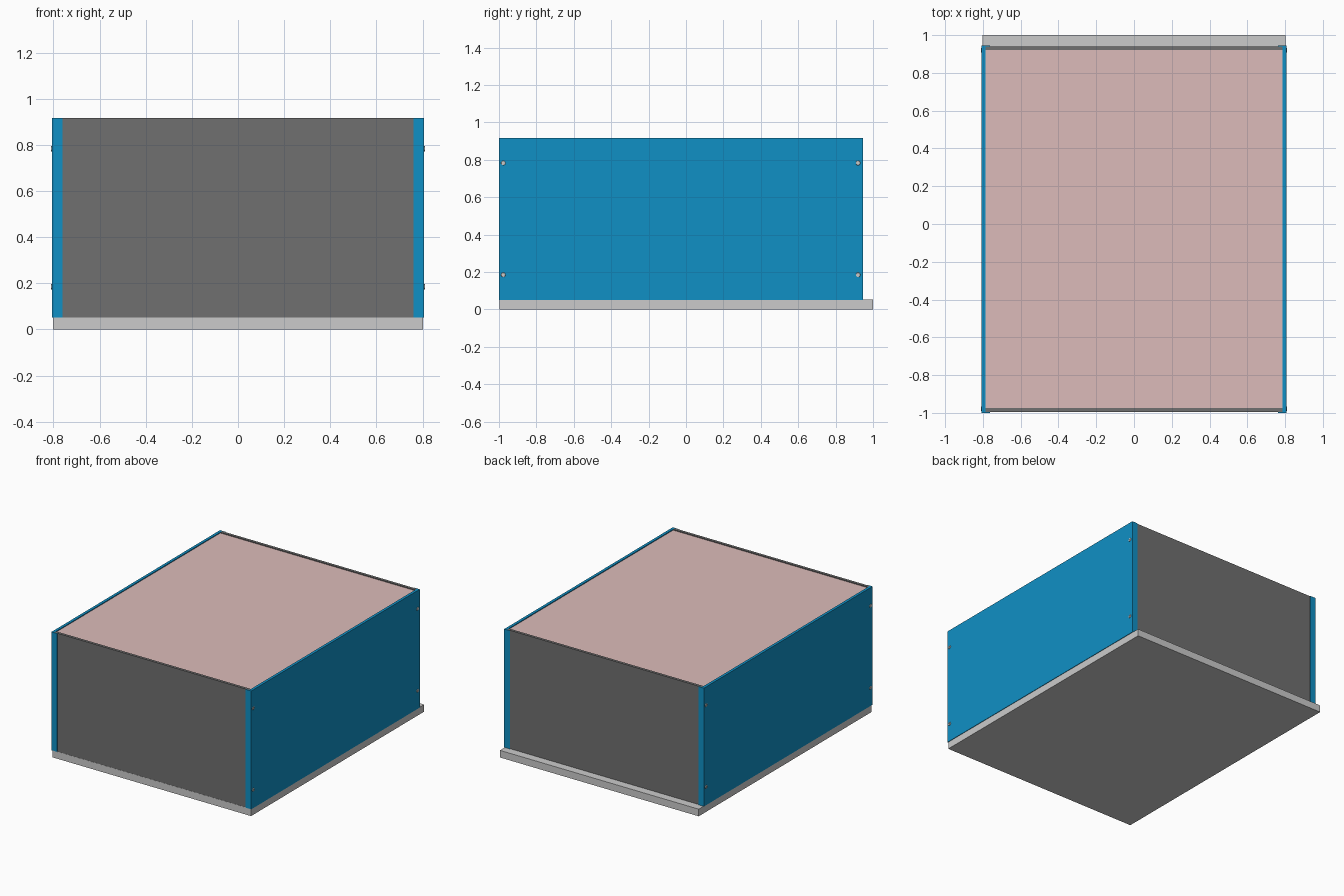
import bpy, bmesh
from math import pi
from mathutils import Matrix

if "Cube" in bpy.data.objects:
    bpy.data.objects.remove(bpy.data.objects["Cube"])


def material(name, rgb):
    m = bpy.data.materials.new(name)
    m.diffuse_color = (*rgb, 1)
    m.use_nodes = True
    m.node_tree.nodes["Principled BSDF"].inputs["Base Color"].default_value = m.diffuse_color
    return m


BLUE = material("blue_paint", (0.005, 0.28, 0.56))
PINK = material("pink_foam", (0.72, 0.50, 0.49))
DARK = material("dark_grey", (0.16, 0.16, 0.16))


def add_object(name, bm, mat=None):
    bmesh.ops.recalc_face_normals(bm, faces=bm.faces)
    me = bpy.data.meshes.new(name)
    bm.to_mesh(me)
    bm.free()
    ob = bpy.data.objects.new(name, me)
    bpy.context.collection.objects.link(ob)
    if mat:
        me.materials.append(mat)
    return ob


def add_box(bm, x, y, z):
    size = Matrix.Diagonal((x[1] - x[0], y[1] - y[0], z[1] - z[0], 1))
    mid = Matrix.Translation((sum(x) / 2, sum(y) / 2, sum(z) / 2))
    bmesh.ops.create_cube(bm, size=1, matrix=mid @ size)


def box(name, x, y, z, mat=None):
    bm = bmesh.new()
    add_box(bm, x, y, z)
    return add_object(name, bm, mat)


W, FRONT, BACK = 0.807, -1.0, 0.945
BOTTOM, TOP = 0.052, 0.916
SHEET, BOARD, FLANGE = 0.02, 0.02, 0.045
LIP = 0.005

# base slab and insulating filling
box("base_slab", (-0.803, 0.803), (-0.996, 1.0), (0, BOTTOM))
box("foam_filling", (-W + SHEET, W - SHEET), (FRONT + LIP + BOARD, BACK - LIP - BOARD),
    (BOTTOM, TOP - 0.006), PINK)

# front and back boards, held behind the flanges
box("front_board", (-W + SHEET, W - SHEET), (FRONT + LIP, FRONT + LIP + BOARD), (BOTTOM, TOP), DARK)
box("back_board", (-W + SHEET, W - SHEET), (BACK - LIP - BOARD, BACK - LIP), (BOTTOM, TOP), DARK)

# side panels: folded channel profile extruded upward
profile = [(W, FRONT), (W, BACK), (W - FLANGE, BACK), (W - FLANGE, BACK - LIP),
           (W - SHEET, BACK - LIP), (W - SHEET, FRONT + LIP),
           (W - FLANGE, FRONT + LIP), (W - FLANGE, FRONT)]
for side, name in ((1, "right_panel"), (-1, "left_panel")):
    bm = bmesh.new()
    face = bm.faces.new([bm.verts.new((side * x, y, BOTTOM)) for x, y in profile])
    ext = bmesh.ops.extrude_face_region(bm, geom=[face])
    up = [v for v in ext["geom"] if isinstance(v, bmesh.types.BMVert)]
    bmesh.ops.translate(bm, verts=up, vec=(0, 0, TOP - BOTTOM))
    add_object(name, bm, BLUE)

# screw head with a cross recess, shared by all screws
bm = bmesh.new()
bmesh.ops.create_cone(bm, cap_ends=True, segments=16, radius1=0.013, radius2=0.011, depth=0.005)
head = add_object("screw_head", bm)
bm = bmesh.new()
for a, b in ((0.008, 0.002), (0.002, 0.008)):
    add_box(bm, (-a, a), (-b, b), (0.0, 0.01))
cutter = add_object("cross_cutter", bm)
cutter.hide_render = True
mod = head.modifiers.new("recess", "BOOLEAN")
mod.operation, mod.object, mod.solver = "DIFFERENCE", cutter, "EXACT"
mod.use_self = True
screw_mesh = bpy.data.meshes.new_from_object(
    head.evaluated_get(bpy.context.evaluated_depsgraph_get()))
for helper in (head, cutter):
    bpy.data.objects.remove(helper)

# screws at the four corners of each side panel
for side, name in ((1, "right_screw"), (-1, "left_screw")):
    for y in (-0.977, 0.92):
        for z in (0.185, 0.783):
            ob = bpy.data.objects.new(name, screw_mesh)
            ob.location = (side * (W + 0.001), y, z)
            ob.rotation_euler = (0, side * pi / 2, 0)
            bpy.context.collection.objects.link(ob)
